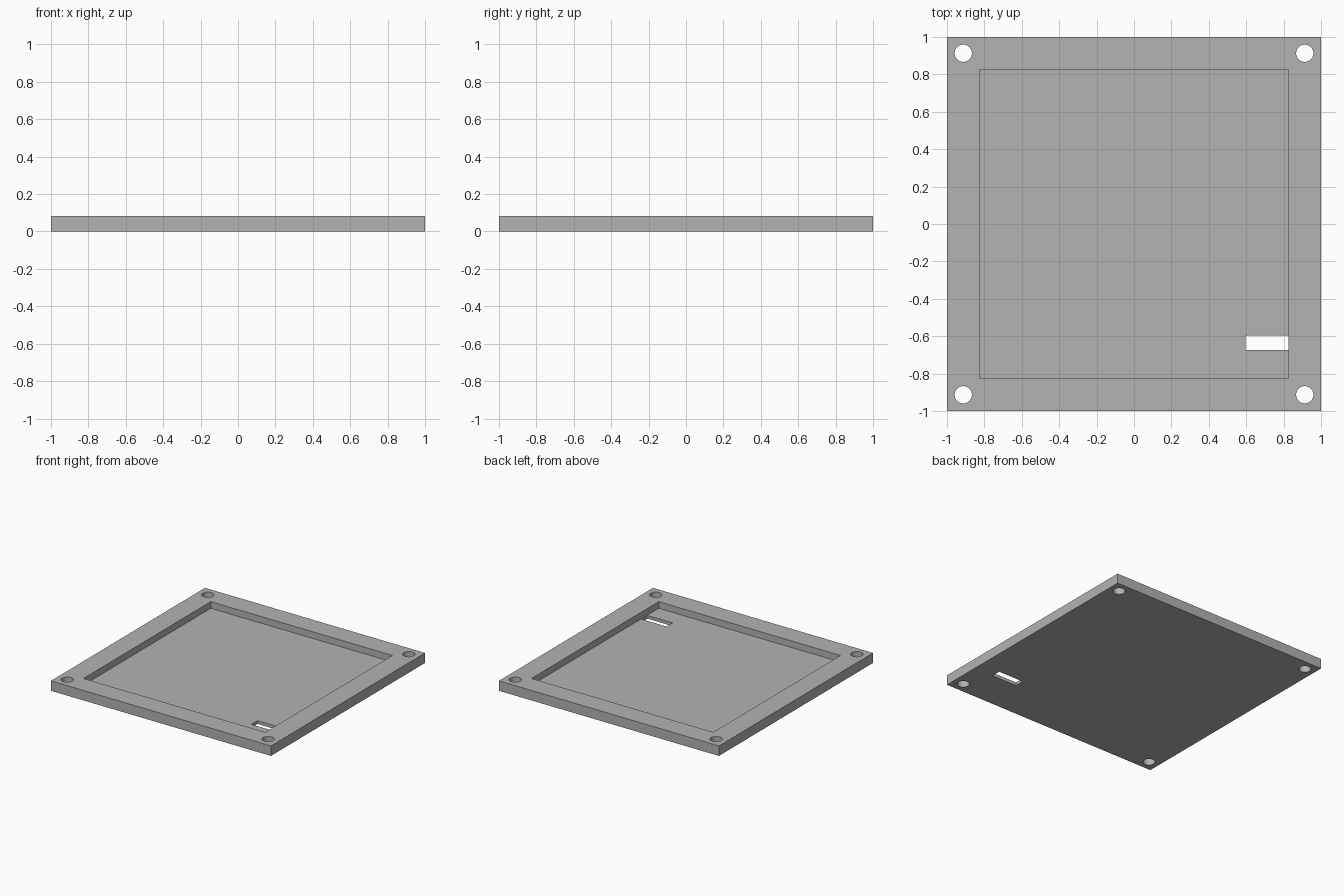
import bpy

cube = bpy.data.objects.get("Cube")
if cube:
    bpy.data.objects.remove(cube, do_unlink=True)

HEIGHT, FLOOR = 0.082, 0.027
POCKET = 0.826
HOLE_OFFSET, HOLE_RADIUS = 0.913, 0.046

grey = bpy.data.materials.new("plain grey")
grey.use_nodes = True
colour = (0.45, 0.45, 0.45, 1)
grey.diffuse_color = colour
grey.node_tree.nodes["Principled BSDF"].inputs["Base Color"].default_value = colour


def box(name, low, high):
    """Box spanning two opposite corners."""
    centre = [(a + b) / 2 for a, b in zip(low, high)]
    bpy.ops.mesh.primitive_cube_add(size=1, location=centre)
    obj = bpy.context.object
    obj.name = name
    obj.scale = [b - a for a, b in zip(low, high)]
    bpy.ops.object.transform_apply(location=True, rotation=False, scale=True)
    obj.data.materials.append(grey)
    return obj


def cut(target, cutter):
    """Subtract the cutter, then discard it."""
    cutter.hide_render = True
    mod = target.modifiers.new("cut", "BOOLEAN")
    mod.operation = "DIFFERENCE"
    mod.solver = "EXACT"
    mod.object = cutter
    bpy.context.view_layer.objects.active = target
    bpy.ops.object.modifier_apply(modifier=mod.name)
    bpy.data.objects.remove(cutter, do_unlink=True)


# Square tray body
tray = box("tray", (-1, -1, 0), (1, 1, HEIGHT))

# Shallow central pocket
cut(tray, box("pocket_cutter", (-POCKET, -POCKET, FLOOR), (POCKET, POCKET, 0.2)))

# Cable slot through the floor, beside the left wall
cut(tray, box("slot_cutter", (0.595, -0.675, -0.1), (POCKET - 0.001, -0.596, 0.06)))

# Screw holes in the corners
for x in (-HOLE_OFFSET, HOLE_OFFSET):
    for y in (-HOLE_OFFSET, HOLE_OFFSET):
        bpy.ops.mesh.primitive_cylinder_add(
            vertices=48, radius=HOLE_RADIUS, depth=0.4, location=(x, y, 0))
        hole = bpy.context.object
        hole.name = "hole_cutter"
        hole.data.materials.append(grey)
        cut(tray, hole)

# Smooth hole walls, crisp edges elsewhere
bpy.ops.object.select_all(action="DESELECT")
tray.select_set(True)
bpy.context.view_layer.objects.active = tray
bpy.ops.object.shade_smooth_by_angle()
